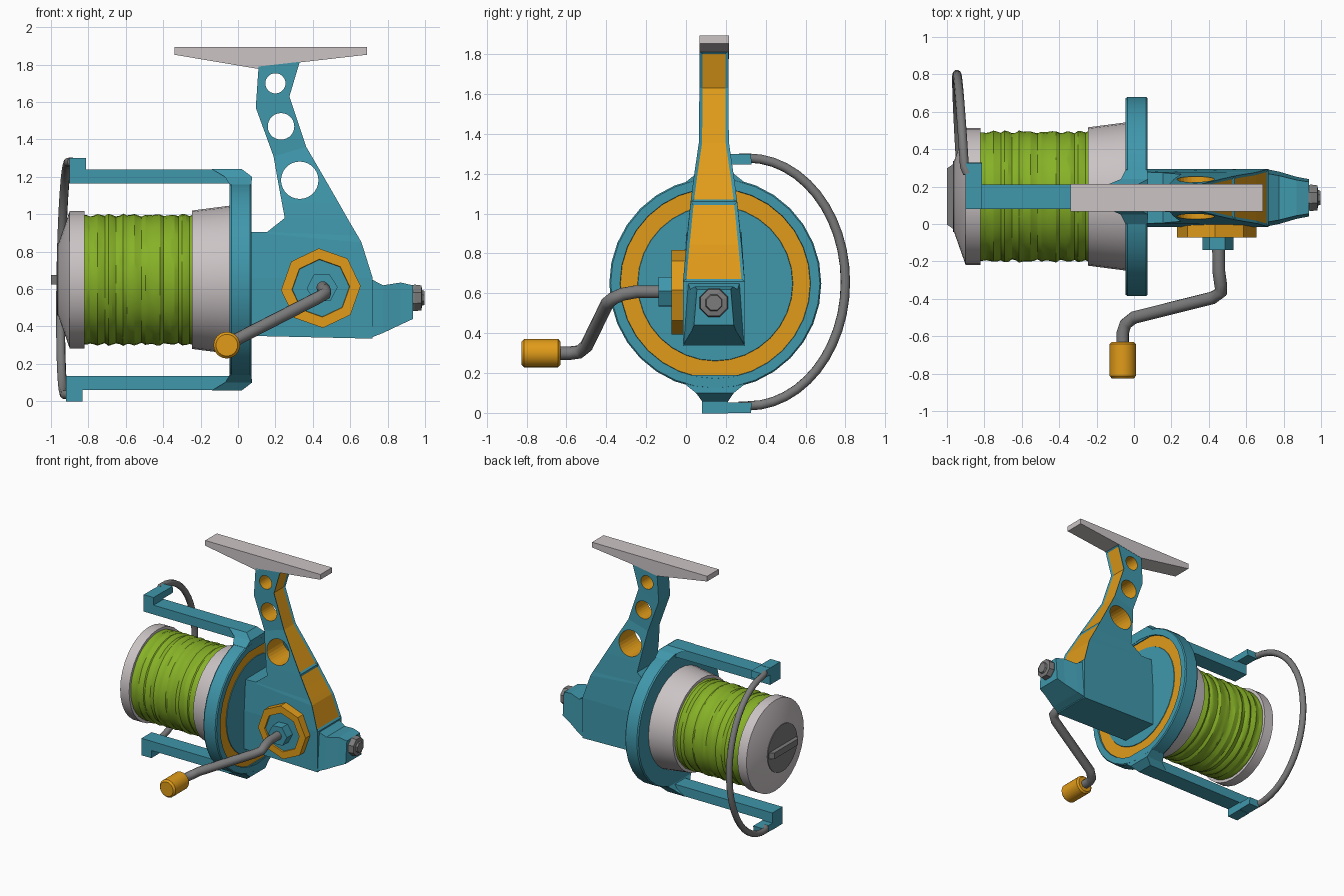
import bpy, bmesh, math, random
from mathutils import Vector

if "Cube" in bpy.data.objects:
    bpy.data.objects.remove(bpy.data.objects["Cube"])

random.seed(4)
CY, CZ = 0.147, 0.65          # spool axis (runs along x)


def material(name, r, g, b):
    m = bpy.data.materials.new(name)
    m.diffuse_color = (r, g, b, 1)
    m.use_nodes = True
    m.node_tree.nodes["Principled BSDF"].inputs["Base Color"].default_value = m.diffuse_color
    return m


TEAL = material("teal", 0.05, 0.31, 0.41)
ORANGE = material("orange", 0.75, 0.33, 0.01)
GREEN = material("line_green", 0.24, 0.44, 0.02)
LIGHT = material("light_metal", 0.6, 0.55, 0.56)
DARK = material("dark_metal", 0.2, 0.2, 0.2)


def finish(name, bm, mats, smooth=None):
    bmesh.ops.recalc_face_normals(bm, faces=bm.faces[:])
    me = bpy.data.meshes.new(name)
    bm.to_mesh(me)
    bm.free()
    for m in mats:
        me.materials.append(m)
    if smooth:
        me.shade_smooth()
        me.set_sharp_from_angle(angle=math.radians(smooth))
    ob = bpy.data.objects.new(name, me)
    bpy.context.collection.objects.link(ob)
    return ob


def loft(rings):
    """Skin a list of equal-sized rings, cap both ends; returns bmesh and side faces per band."""
    bm = bmesh.new()
    vs = [[bm.verts.new(p) for p in r] for r in rings]
    n = len(vs[0])
    bands = [[bm.faces.new((a[j], a[(j + 1) % n], b[(j + 1) % n], b[j])) for j in range(n)]
             for a, b in zip(vs, vs[1:])]
    bm.faces.new(vs[0][::-1])
    bm.faces.new(vs[-1])
    bmesh.ops.recalc_face_normals(bm, faces=bm.faces[:])
    return bm, bands


def turned(name, profile, centre, mat, axis="x", n=32, turn=0.0, smooth=30, jitter=0.0):
    """Profile of (distance, radius) turned round an axis; centre is the other two coordinates."""
    rings = []
    for d, r in profile:
        ring = []
        for k in range(n):
            a = math.tau * k / n + turn
            rr = r + random.uniform(-jitter, jitter)
            u, v = centre[0] + rr * math.cos(a), centre[1] + rr * math.sin(a)
            ring.append((d, u, v) if axis == "x" else (u, d, v))
        rings.append(ring)
    return finish(name, loft(rings)[0], [mat], smooth)


def plate(name, outline, y0, y1, mat):
    """Side-view outline in x, z extruded along y."""
    return finish(name, loft([[(x, y, z) for x, z in outline] for y in (y0, y1)])[0], [mat])


def tube(name, pts, radius, mat, spline="POLY"):
    cu = bpy.data.curves.new(name, "CURVE")
    cu.dimensions = "3D"
    cu.bevel_depth, cu.bevel_resolution, cu.use_fill_caps = radius, 3, True
    s = cu.splines.new("POLY")
    s.points.add(len(pts) - 1)
    for p, co in zip(s.points, pts):
        p.co = (*co, 1)
    s.use_smooth = True
    cu.materials.append(mat)
    ob = bpy.data.objects.new(name, cu)
    bpy.context.collection.objects.link(ob)
    return ob


# --- Spool: front lip, cap, wound line, skirt ---
axis = (CY, CZ)
turned("spool_lip", [(-0.962, 0.19), (-0.9, 0.367), (-0.82, 0.367), (-0.82, 0.3)], axis, LIGHT)
turned("drag_cap", [(-0.967, 0.19), (-0.95, 0.19)], axis, DARK)
bm, _ = loft([[(-0.95, CY - 0.185, z), (-1.0, CY - 0.15, z), (-1.0, CY + 0.15, z), (-0.95, CY + 0.185, z)]
              for z in (CZ - 0.025, CZ + 0.025)])
finish("drag_grip", bm, [DARK])
turned("spool_skirt", [(-0.25, 0.3), (-0.245, 0.37), (-0.045, 0.396), (-0.03, 0.396)], axis, LIGHT)
winding = []
for i in range(31):
    wave = 0.004 * math.sin(i * 1.9) + random.uniform(-0.004, 0.004)
    winding.append((-0.83 + 0.59 * i / 30, 0.345 + wave))
turned("wound_line", winding, axis, GREEN, n=40, jitter=0.0025, smooth=20)

# --- Rotor disc with orange ring ---
turned("rotor_disc", [(-0.045, 0.39), (-0.045, 0.525), (-0.035, 0.532), (0.065, 0.532), (0.073, 0.525),
                      (0.073, 0.478), (0.055, 0.475), (0.055, 0.392), (0.066, 0.388)], axis, TEAL)
turned("rotor_ring", [(0.05, 0.476), (0.062, 0.476), (0.062, 0.39), (0.05, 0.39)], axis, ORANGE)

# --- Bail arms, mirrored above and below the axis ---
for side, s, dx in (("upper", 1, 0.0), ("lower", -1, -0.02)):
    def box_rows(rows):
        return loft([[(x0, y0, CZ + s * h), (x1, y0, CZ + s * h), (x1, y1, CZ + s * h), (x0, y1, CZ + s * h)]
                     for x0, x1, y0, y1, h in rows])[0]
    finish(side + "_arm_root", box_rows([(-0.04, 0.07, -0.01, 0.3, 0.46), (-0.045, 0.072, 0.0, 0.29, 0.51),
                                         (-0.07, 0.075, 0.05, 0.24, 0.55), (-0.14, 0.02, 0.081, 0.211, 0.592)]), [TEAL])
    finish(side + "_arm", box_rows([(-0.9 + dx, 0.0, 0.081, 0.211, 0.515),
                                    (-0.9 + dx, 0.0, 0.081, 0.211, 0.59)]), [TEAL])
    finish(side + "_arm_tip", box_rows([(-0.9 + dx, -0.812 + dx, 0.081, 0.211, 0.53),
                                        (-0.9 + dx, -0.812 + dx, 0.081, 0.211, 0.652)]), [TEAL])
    finish(side + "_arm_lug", box_rows([(-0.9 + dx, -0.812 + dx, 0.2, 0.33, 0.597),
                                        (-0.9 + dx, -0.812 + dx, 0.2, 0.325, 0.65)]), [TEAL])

# --- Bail wire ---
wire = [(-0.89, 0.27, 1.28)]
for i in range(25):
    t = math.pi * (0.5 - i / 24)
    wire.append((-0.917 - 0.03 * math.cos(t) + 0.01 * math.sin(t), 0.31 + 0.49 * math.cos(t), 0.657 + 0.622 * math.sin(t)))
wire.append((-0.9, 0.27, 0.035))
tube("bail_wire", wire, 0.024, DARK)

# --- Body and stem: rows of (front x, z), (back x, z), half width ---
BY = 0.14
rows = [(0.06, 0.35, 0.72, 0.335, 0.155), (0.06, 0.66, 0.72, 0.66, 0.155),
        (0.06, 0.905, 0.66, 0.85, 0.138), (0.155, 0.905, 0.64, 0.885, 0.134),
        (0.25, 0.98, 0.59, 0.97, 0.126), (0.235, 1.06, 0.539, 1.06, 0.117),
        (0.213, 1.18, 0.464, 1.19, 0.1), (0.19, 1.31, 0.365, 1.36, 0.075),
        (0.095, 1.57, 0.275, 1.63, 0.073), (0.11, 1.79, 0.33, 1.815, 0.073)]
bm, bands = loft([[(fx, BY - h, fz), (bx, BY - h, bz), (bx, BY + h, bz), (fx, BY + h, fz)]
                  for fx, fz, bx, bz, h in rows])
for lo, hi in ((1, 5), (5, 9)):            # two recessed orange back panels
    panel = [b[1] for b in bands[lo:hi]]
    bmesh.ops.inset_region(bm, faces=panel, thickness=0.016, depth=-0.008, use_even_offset=True)
    for f in panel:
        f.material_index = 1
body = finish("reel_body", bm, [TEAL, ORANGE])

# Round lightening holes with orange walls
for i, (x, z, r) in enumerate(((0.20, 1.70, 0.054), (0.23, 1.47, 0.071), (0.33, 1.182, 0.1))):
    cut = turned(f"hole_cutter_{i + 1}", [(-0.2, r), (0.5, r)], (x, z), TEAL, axis="y", n=28, smooth=None)
    cut.data.materials.append(ORANGE)
    for p in cut.data.polygons:
        p.material_index = 1
    cut.hide_render = True
    cut.hide_viewport = True
    mod = body.modifiers.new("hole", "BOOLEAN")
    mod.operation, mod.solver, mod.object = "DIFFERENCE", "EXACT", cut

# --- Tail and its bolt ---
tail = [(0.70, 0.336, 0.66, 0.155), (0.775, 0.365, 0.62, 0.14), (0.87, 0.41, 0.635, 0.112), (0.935, 0.44, 0.62, 0.1)]
bm, _ = loft([[(x, BY - h, a), (x, BY + h, a), (x, BY + h * 0.85, b), (x, BY - h * 0.85, b)] for x, a, b, h in tail])
finish("body_tail", bm, [TEAL])
turned("tail_bolt", [(0.92, 0.07), (0.945, 0.077), (0.98, 0.072), (0.985, 0.045), (0.998, 0.04)],
       (BY, 0.553), DARK, n=8, turn=math.pi / 8, smooth=None)

# --- Mounting foot ---
plate("rod_foot", [(-0.34, 1.895), (0.69, 1.895), (0.69, 1.853), (0.33, 1.812), (0.11, 1.777), (-0.34, 1.853)],
      0.067, 0.215, LIGHT)

# --- Handle: octagonal plate, nut, crank and knob ---
hub = (0.443, 0.605)
tilt = math.radians(3)
turned("handle_plate", [(0.0, 0.213), (-0.073, 0.213), (-0.073, 0.155), (-0.05, 0.15)], hub, ORANGE, "y", 8, tilt, None)
turned("handle_plate_centre", [(0.0, 0.154), (-0.062, 0.154)], hub, TEAL, "y", 8, tilt, None)
turned("handle_nut", [(-0.04, 0.083), (-0.138, 0.083)], (0.45, 0.607), TEAL, "y", 6, tilt, None)
tube("handle_crank", [(0.452, -0.1, 0.608), (0.453, -0.25, 0.608), (0.463, -0.32, 0.595), (0.465, -0.365, 0.575),
                      (0.42, -0.395, 0.55), (0.0, -0.5, 0.335), (-0.045, -0.535, 0.306), (-0.06, -0.58, 0.3),
                      (-0.06, -0.66, 0.3)], 0.034, DARK)
turned("handle_knob", [(-0.63, 0.058), (-0.642, 0.071), (-0.812, 0.071), (-0.826, 0.058)], (-0.06, 0.3), ORANGE, "y", 24)
